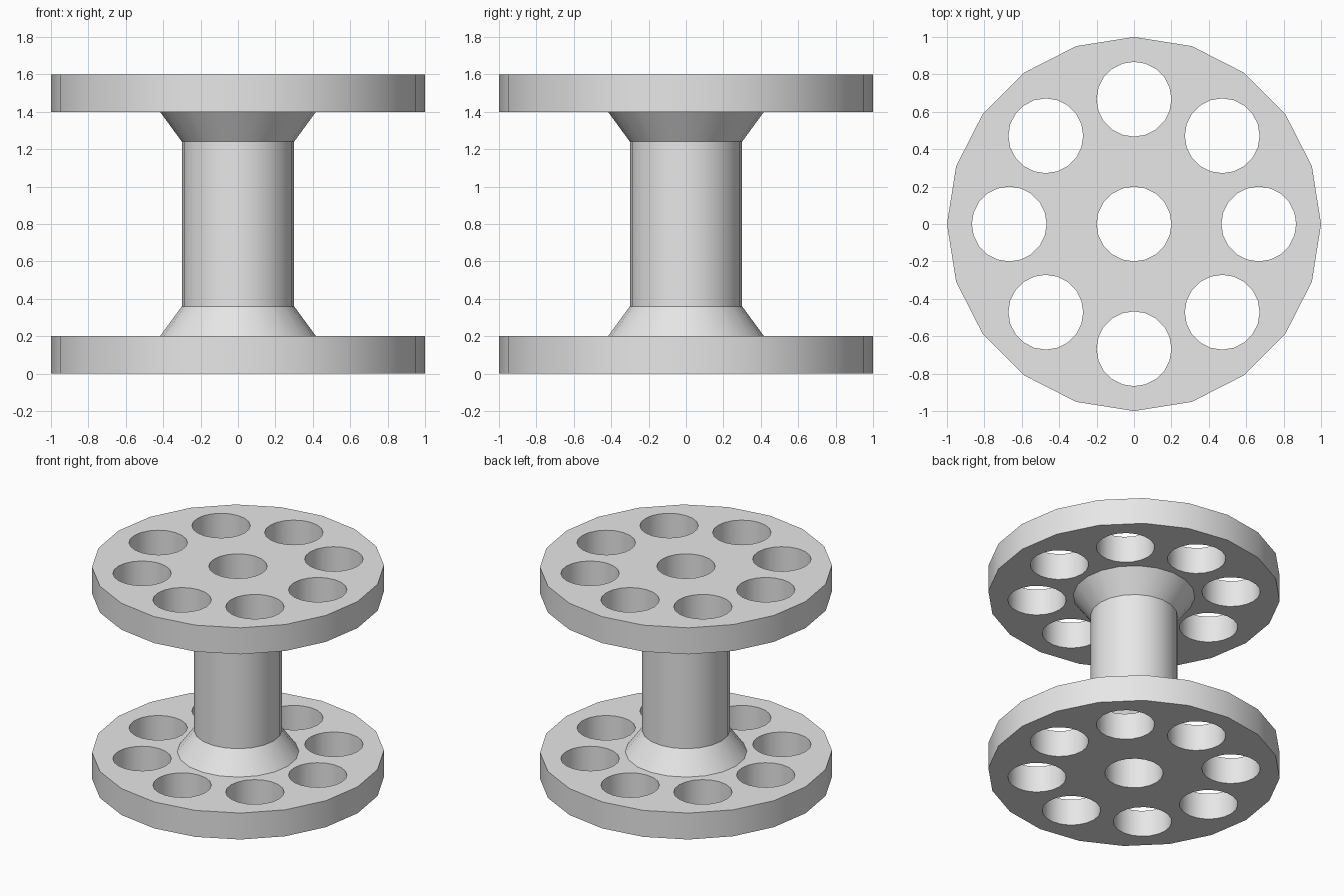
import bpy, bmesh
from math import sin, cos, tau, radians

SIDES = 20
cube = bpy.data.objects.get("Cube")
if cube:
    bpy.data.objects.remove(cube, do_unlink=True)

grey = bpy.data.materials.new("light grey")
grey.use_nodes = True
grey.diffuse_color = (0.8, 0.8, 0.8, 1)
grey.node_tree.nodes["Principled BSDF"].inputs["Base Color"].default_value = (0.8, 0.8, 0.8, 1)


def circle(radius, cx=0, cy=0):
    return [(cx + radius * cos(tau * i / SIDES), cy + radius * sin(tau * i / SIDES))
            for i in range(SIDES)]


def activate(obj):
    bpy.ops.object.select_all(action='DESELECT')
    obj.select_set(True)
    bpy.context.view_layer.objects.active = obj


def finish(obj):
    """Weld, orient the faces, assign the colour and smooth the round walls."""
    bm = bmesh.new()
    bm.from_mesh(obj.data)
    bmesh.ops.remove_doubles(bm, verts=bm.verts, dist=1e-5)
    bmesh.ops.recalc_face_normals(bm, faces=bm.faces)
    bm.to_mesh(obj.data)
    bm.free()
    obj.data.materials.clear()
    obj.data.materials.append(grey)
    activate(obj)
    bpy.ops.object.shade_smooth_by_angle(angle=radians(30))


def flange(name, z):
    """Disc with a central bore and a ring of eight holes, from filled outlines."""
    curve = bpy.data.curves.new(name, 'CURVE')
    curve.dimensions = '2D'
    curve.fill_mode = 'BOTH'
    curve.extrude = 0.1
    outlines = [circle(1), circle(0.2)]
    outlines += [circle(0.2, 0.667 * cos(tau * k / 8), 0.667 * sin(tau * k / 8))
                 for k in range(8)]
    for points in outlines:
        spline = curve.splines.new('POLY')
        spline.points.add(len(points) - 1)
        for p, (x, y) in zip(spline.points, points):
            p.co = (x, y, 0, 1)
        spline.use_cyclic_u = True
    obj = bpy.data.objects.new(name, curve)
    bpy.context.collection.objects.link(obj)
    obj.location.z = z
    activate(obj)
    bpy.ops.object.convert(target='MESH')
    finish(bpy.context.view_layer.objects.active)


def hub(name):
    """Hollow core with a flared collar at each end, turned from a closed profile."""
    profile = [(0.2, 0.2), (0.417, 0.2), (0.3, 0.36),
               (0.3, 1.24), (0.417, 1.4), (0.2, 1.4)]
    bm = bmesh.new()
    rings = [[bm.verts.new((x, y, z)) for x, y in circle(r)] for r, z in profile]
    for a, b in zip(rings, rings[1:] + rings[:1]):
        for i in range(SIDES):
            j = (i + 1) % SIDES
            bm.faces.new((a[i], a[j], b[j], b[i]))
    mesh = bpy.data.meshes.new(name)
    bm.to_mesh(mesh)
    bm.free()
    obj = bpy.data.objects.new(name, mesh)
    bpy.context.collection.objects.link(obj)
    finish(obj)


flange("bottom_flange", 0.1)
flange("top_flange", 1.5)
hub("hub")
